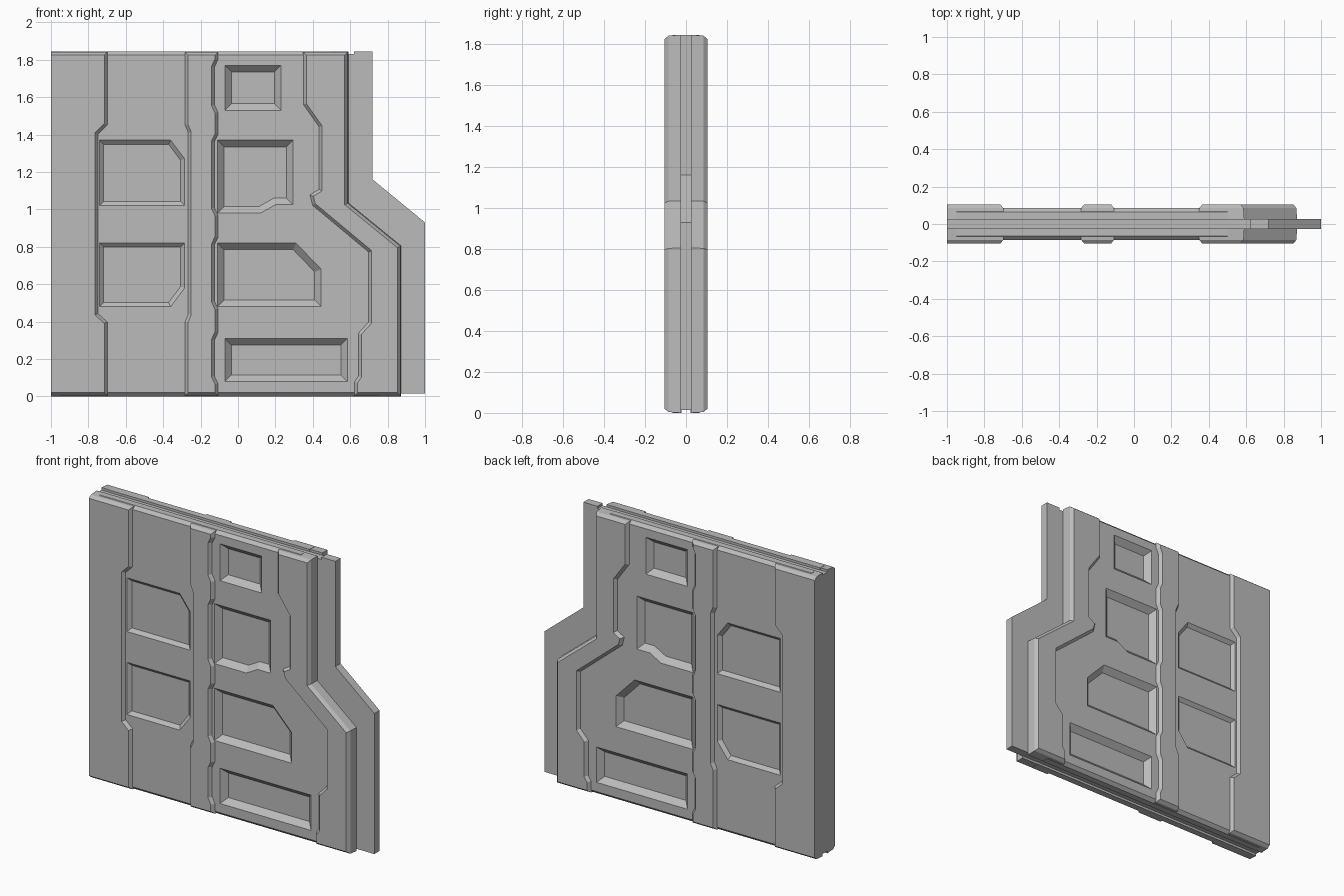
import bpy, bmesh
from mathutils import Vector

if "Cube" in bpy.data.objects:
    bpy.data.objects.remove(bpy.data.objects["Cube"], do_unlink=True)

TOP = 1.845      # overall height
CORE = 0.027     # half thickness of the core and tongue
PANEL = 0.085    # half thickness of the sunken panels
BAND = 0.105     # half thickness of the raised bands

grey = bpy.data.materials.new("door_grey")
grey.use_nodes = True
grey.diffuse_color = (0.5, 0.5, 0.5, 1)
grey.node_tree.nodes["Principled BSDF"].inputs["Base Color"].default_value = (0.5, 0.5, 0.5, 1)


def inset(points, dist):
    """Move each edge of a counter-clockwise outline inwards; the rear edge at x = -1 stays."""
    pts = [Vector(p) for p in points]
    lines = []
    for i, a in enumerate(pts):
        b = pts[(i + 1) % len(pts)]
        d = (b - a).normalized()
        step = 0 if max(a.x, b.x) < -0.99 else dist
        lines.append((a + Vector((-d.y, d.x)) * step, d))
    result = []
    for i in range(len(pts)):
        (p, d), (q, e) = lines[i - 1], lines[i]
        cross = d.x * e.y - d.y * e.x
        if abs(cross) < 1e-6:
            result.append(q)
        else:
            r = q - p
            result.append(p + d * ((r.x * e.y - r.y * e.x) / cross))
    return result


def loft(bm, outline, levels):
    """Solid through copies of an outline at (depth, inset) levels on the front side."""
    rings = [[bm.verts.new((p.x, -y, p.y)) for p in inset(outline, d)] for y, d in levels]
    n = len(outline)
    for lower, upper in zip(rings, rings[1:]):
        for i in range(n):
            j = (i + 1) % n
            bm.faces.new((lower[i], lower[j], upper[j], upper[i]))
    bm.faces.new(rings[0])
    bm.faces.new(rings[-1])


def make(name, solids):
    bm = bmesh.new()
    for outline, levels in solids:
        loft(bm, outline, levels)
    bmesh.ops.recalc_face_normals(bm, faces=bm.faces)
    mesh = bpy.data.meshes.new(name)
    bm.to_mesh(mesh)
    bm.free()
    mesh.materials.append(grey)
    obj = bpy.data.objects.new(name, mesh)
    bpy.context.collection.objects.link(obj)
    return obj


def mirror(obj):
    mod = obj.modifiers.new("both_sides", 'MIRROR')
    mod.use_axis = (False, True, False)


def box(x0, x1, z0, z1):
    return [(x0, z0), (x1, z0), (x1, z1), (x0, z1)]


# Core with the protruding tongue; its lower edges form the top and bottom grooves
core = [(-1, 0.015), (1, 0.015), (1, 0.93), (0.72, 1.16), (0.72, TOP),
        (0.62, TOP), (0.62, 1.83), (-1, 1.83)]
make("core_tongue", [(core, [(-CORE, 0), (CORE, 0)])])

# Sunken panel sheet
sheet = [(-0.95, 0), (0.75, 0), (0.75, 0.8), (0.5, 1.03), (0.5, TOP), (-0.95, TOP)]
panel = make("panel_sheet", [(sheet, [(CORE - 0.004, 0), (0.065, 0), (PANEL, 0.02)])])

# Recesses pressed into the sheet
deep = [
    box(-0.07, 0.23, 1.53, 1.77),
    [(-0.11, 0.98), (0.12, 0.98), (0.2, 1.025), (0.295, 1.025), (0.295, 1.37), (-0.11, 1.37)],
    [(-0.11, 0.48), (0.445, 0.48), (0.445, 0.68), (0.31, 0.82), (-0.11, 0.82)],
    box(-0.07, 0.585, 0.08, 0.31),
]
shallow = [
    [(-0.74, 1.02), (-0.285, 1.02), (-0.285, 1.27), (-0.36, 1.37), (-0.74, 1.37)],
    [(-0.74, 0.48), (-0.36, 0.48), (-0.285, 0.58), (-0.285, 0.82), (-0.74, 0.82)],
]


def cut_levels(depth, wall):
    return [(PANEL + 0.01, -wall * 0.01 / depth), (PANEL - depth, wall)]


cutter = make("recess_cutter", [(o, cut_levels(0.035, 0.035)) for o in deep]
              + [(o, cut_levels(0.02, 0.022)) for o in shallow])
cutter.hide_render = True
cut = panel.modifiers.new("recesses", 'BOOLEAN')
cut.operation = 'DIFFERENCE'
cut.solver = 'EXACT'
cut.object = cutter
bpy.context.view_layer.objects.active = panel
bpy.ops.object.modifier_apply(modifier=cut.name)
bpy.data.objects.remove(cutter, do_unlink=True)
mirror(panel)

# Raised bands with chamfered rims
rim = [(CORE - 0.002, 0), (PANEL, 0.004), (BAND, 0.02)]

rear = [(-1, 0), (-0.695, 0), (-0.695, 0.4), (-0.745, 0.445), (-0.745, 1.4),
        (-0.695, 1.45), (-0.695, TOP), (-1, TOP)]

# Middle band narrows beside every deep recess
middle = [(-0.287, 0), (-0.103, 0)]
for outline in reversed(deep):
    low = min(p[1] for p in outline)
    high = max(p[1] for p in outline)
    middle += [(-0.103, low - 0.01), (-0.122, low + 0.03),
               (-0.122, high - 0.01), (-0.103, high + 0.03)]
middle += [(-0.103, TOP), (-0.287, TOP), (-0.287, 1.45), (-0.27, 1.41),
           (-0.27, 0.44), (-0.287, 0.4)]

leading = [(0.62, 0), (0.872, 0), (0.872, 0.805), (0.59, 1.035), (0.59, TOP),
           (0.345, TOP), (0.345, 1.56), (0.43, 1.44), (0.43, 1.11), (0.38, 1.08),
           (0.395, 1.02), (0.695, 0.77), (0.695, 0.4), (0.64, 0.34), (0.64, 0.11),
           (0.62, 0.08)]

for name, outline in (("rear_band", rear), ("middle_band", middle), ("leading_band", leading)):
    mirror(make(name, [(outline, rim)]))
